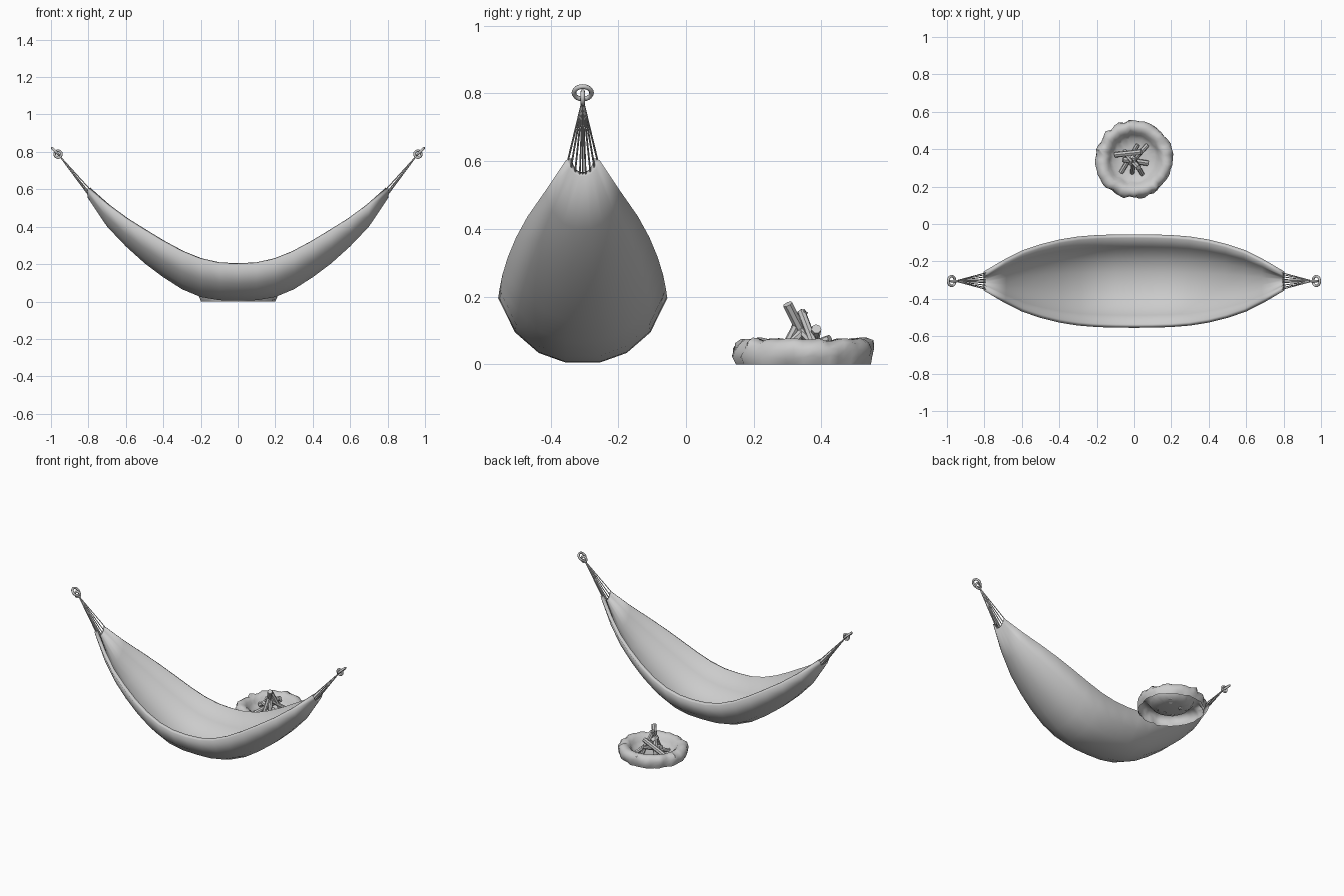
import bpy, bmesh, math
from mathutils import Vector, noise

if "Cube" in bpy.data.objects:
    bpy.data.objects.remove(bpy.data.objects["Cube"])

CY = -0.305  # hammock centre line


def make_object(name, verts, faces, angle=40):
    me = bpy.data.meshes.new(name)
    me.from_pydata([tuple(v) for v in verts], [], faces)
    me.update()
    ob = bpy.data.objects.new(name, me)
    bpy.context.collection.objects.link(ob)
    smooth(ob, angle)
    return ob


def smooth(ob, angle=40):
    bpy.ops.object.select_all(action='DESELECT')
    ob.select_set(True)
    bpy.context.view_layer.objects.active = ob
    bpy.ops.object.shade_smooth_by_angle(angle=math.radians(angle))


def rod(name, a, b, r, sides):
    a, b = Vector(a), Vector(b)
    bpy.ops.mesh.primitive_cylinder_add(vertices=sides, radius=r, depth=(b - a).length,
                                        location=(a + b) / 2)
    ob = bpy.context.object
    ob.name = name
    ob.rotation_euler = (b - a).to_track_quat('Z', 'Y').to_euler()
    smooth(ob)
    return ob


def ring(name, loc, axis, major, minor):
    bpy.ops.mesh.primitive_torus_add(location=loc, major_radius=major, minor_radius=minor,
                                     major_segments=20, minor_segments=8)
    ob = bpy.context.object
    ob.name = name
    ob.rotation_euler = Vector(axis).to_track_quat('Z', 'Y').to_euler()
    smooth(ob, 60)


# hammock cloth: stations (x, half width, bottom z, rim z), mirrored over x
half = [(0, .250, .005, .195), (.1, .249, .007, .200), (.2, .246, .024, .222),
        (.3, .238, .066, .262), (.4, .222, .130, .315), (.5, .197, .205, .375),
        (.6, .163, .295, .437), (.7, .112, .400, .510), (.805, .050, .556, .603)]
stations = [(-x, w, b, t) for x, w, b, t in half[:0:-1]] + half
right = [(.2, 0), (.52, .15), (.8, .47), (1, 1)]
section = [(-u, v) for u, v in right[::-1]] + right
n = len(section)
verts = [Vector((x, CY + w * u, b + (t - b) * v)) for x, w, b, t in stations for u, v in section]
faces = [(i * n + j, (i + 1) * n + j, (i + 1) * n + j + 1, i * n + j + 1)
         for i in range(len(stations) - 1) for j in range(n - 1)]
cloth = make_object("hammock_cloth", verts, faces, 50)
sol = cloth.modifiers.new("thickness", 'SOLIDIFY')
sol.thickness = 0.022
sol.offset = 1

# end cords and hanging rings on both sides
for s, side, row in ((-1, "left", verts[:n]), (1, "right", verts[-n:])):
    knot = Vector((s * 0.957, CY, 0.782))
    mid = Vector((s * 0.8, CY, 0.585))
    starts = [p.lerp(mid, 0.12) for p in row]
    starts.append((starts[3] + starts[4]) / 2)
    for k, p in enumerate(starts):
        rod(f"cord_{side}_{k}", p - Vector((s * .012, 0, 0)), knot, 0.0028, 6)
    ring(f"small_ring_{side}", (s * .962, CY, .788), (0, 1, 0), .0185, .0065)
    ring(f"hanging_ring_{side}", (s * .975, CY, .802), (-s, 0, 1), .026, .007)

# fire pit: lumpy ring of earth with a sunken floor
profile = [(.196, 0), (.205, .020), (.206, .042), (.198, .062), (.180, .074), (.160, .073),
           (.142, .060), (.128, .040), (.112, .022), (.07, .013)]
seg, m = 48, len(profile)
pv = []
for i in range(seg):
    a = 2 * math.pi * i / seg
    c, s = math.cos(a), math.sin(a)
    for r, z in profile:
        k = min(1, max(0, (r - .07) / .06))
        d = noise.noise(Vector((c * 5, s * 5, z * 15))) * .014 * k
        d += noise.noise(Vector((c * 12, s * 12, z * 25 + 4))) * .010 * k
        zz = z + d * .7 if z > .015 else z
        pv.append((c * (r + d), .345 + s * (r + d), zz))
pf = [(i * m + j, (i + 1) % seg * m + j, (i + 1) % seg * m + j + 1, i * m + j + 1)
      for i in range(seg) for j in range(m - 1)]
pf.append([i * m + m - 1 for i in range(seg)])
make_object("fire_pit", pv, pf, 50)

# stacked firewood
logs = [((-.05, .385, .010), (.025, .300, .178)), ((-.01, .275, .015), (.0, .350, .158)),
        ((.045, .395, .015), (.0, .340, .158)), ((-.10, .370, .030), (.04, .385, .105)),
        ((.07, .420, .025), (-.02, .320, .115)), ((-.07, .275, .020), (.02, .425, .075)),
        ((.075, .325, .030), (-.06, .345, .065)), ((.045, .265, .020), (-.01, .360, .110))]
for k, (a, b) in enumerate(logs):
    rod(f"log_{k}", a, b, .0125 if k % 3 else .015, 7)
